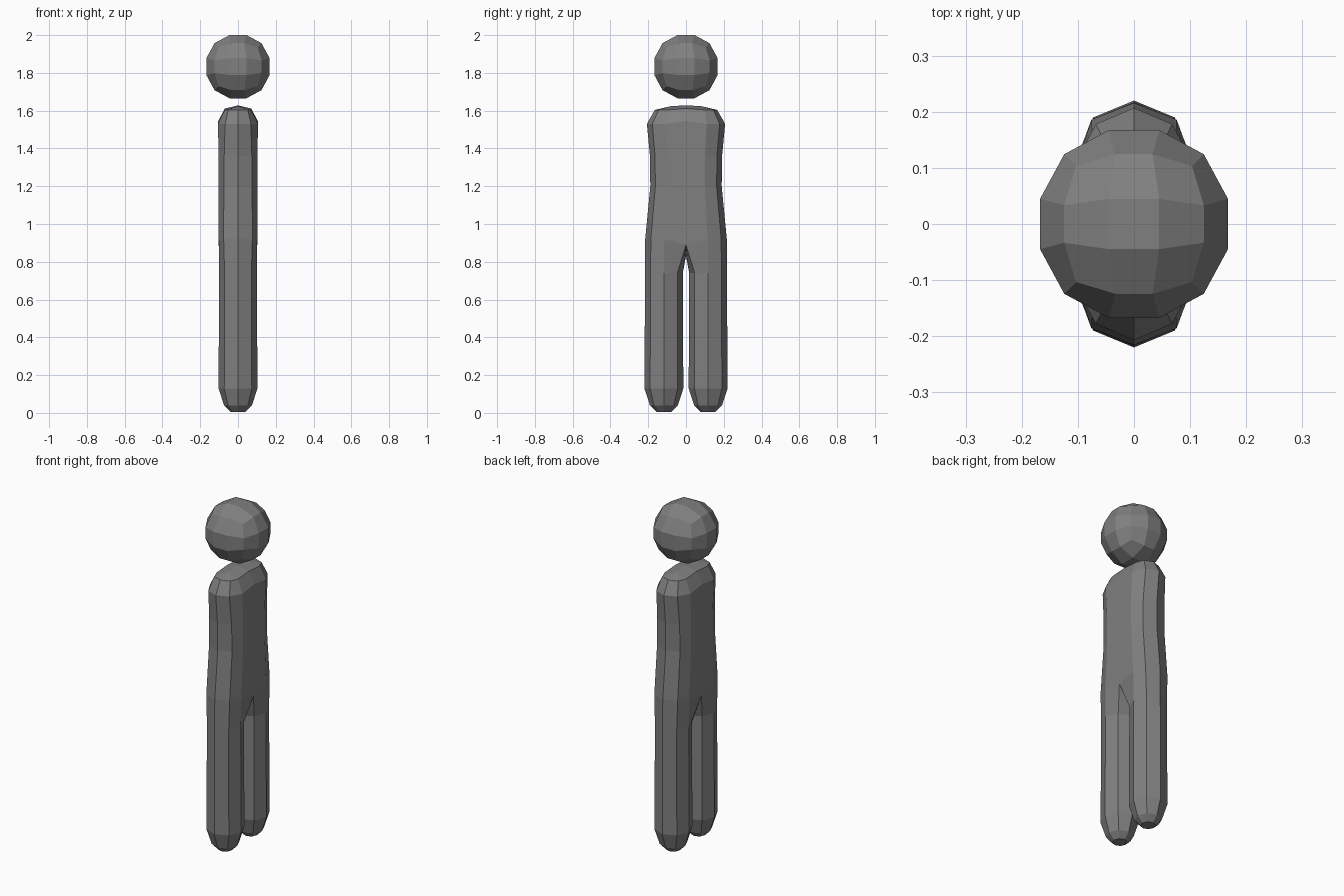
import bpy, bmesh, math

if "Cube" in bpy.data.objects:
    bpy.data.objects.remove(bpy.data.objects["Cube"])

grey = bpy.data.materials.new("dark_grey")
grey.diffuse_color = (0.22, 0.216, 0.216, 1)
grey.use_nodes = True
grey.node_tree.nodes["Principled BSDF"].inputs["Base Color"].default_value = grey.diffuse_color


def finish(name, bm):
    bmesh.ops.recalc_face_normals(bm, faces=bm.faces)
    mesh = bpy.data.meshes.new(name)
    bm.to_mesh(mesh)
    bm.free()
    mesh.materials.append(grey)
    obj = bpy.data.objects.new(name, mesh)
    bpy.context.collection.objects.link(obj)
    return obj


def leg_ring(r, z, yc=0.117):
    # octagon: front-inner, front, front-outer, outer, back-outer, back, back-inner, inner
    return [(r * math.sin(math.radians(a)), yc - r * math.cos(math.radians(a)), z)
            for a in (45, 90, 135, 180, 225, 270, 315, 360)]


def torso_ring(w, ym, d, yd, yo, zc, z):
    # open half ring from the front centre line round the side to the back
    front = [(w, 0, zc), (w, ym, z), (d, yd, z)]
    return front + [(0, yo, z)] + [(-x, y, q) for x, y, q in reversed(front)]


# Body: one leg loft running into half a torso, built on both sides and welded
legs = [leg_ring(0.04, 0.006), leg_ring(0.074, 0.04), leg_ring(0.103, 0.13),
        leg_ring(0.1, 0.74)]
crotch = torso_ring(0.102, 0.115, 0.076, 0.186, 0.216, 0.89, 0.92) + [(0, 0, 0.83)]
torso = [crotch,
         torso_ring(0.103, 0.10, 0.075, 0.162, 0.189, 1.20, 1.20),
         torso_ring(0.104, 0.10, 0.073, 0.164, 0.191, 1.36, 1.36),
         torso_ring(0.105, 0.11, 0.068, 0.178, 0.207, 1.545, 1.53),
         torso_ring(0.070, 0.10, 0.052, 0.145, 0.165, 1.611, 1.604),
         torso_ring(0.0, 0.08, 0.0, 0.08, 0.08, 1.628, 1.624)]

bm = bmesh.new()
for side in (1, -1):
    rings = [[bm.verts.new((x, y * side, z)) for x, y, z in ring] for ring in legs + torso]
    bm.faces.new(rings[0])
    for lo, hi in zip(rings, rings[1:]):
        closed = len(hi) == 8
        for i in range(8 if closed else 6):
            j = (i + 1) % 8
            bm.faces.new((lo[i], lo[j], hi[j], hi[i]))
bmesh.ops.remove_doubles(bm, verts=bm.verts, dist=0.001)
finish("body", bm)

# Head: cube with three cells per edge, projected evenly onto a sphere
bm = bmesh.new()
bmesh.ops.create_cube(bm, size=2)
bmesh.ops.subdivide_edges(bm, edges=bm.edges, cuts=2, use_grid_fill=True)
for v in bm.verts:
    for k in range(3):
        v.co[k] = math.tan(v.co[k] * math.pi / 4)
    v.co = v.co.normalized() * 0.179
    v.co.z += 1.833
finish("head", bm)
